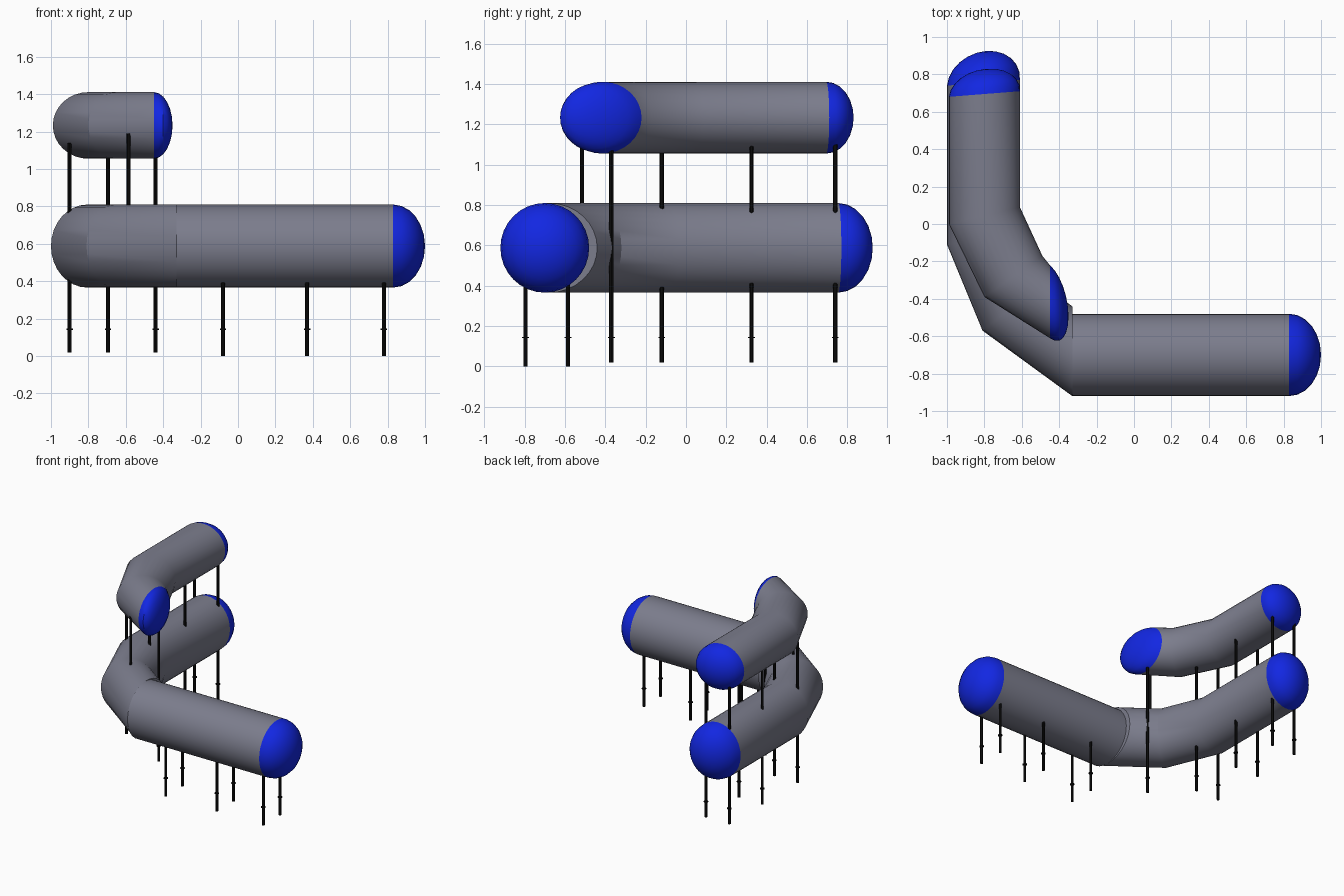
import bpy, bmesh, math
from mathutils import Vector

if "Cube" in bpy.data.objects:
    bpy.data.objects.remove(bpy.data.objects["Cube"])

SIDES = 32


def material(name, rgb):
    m = bpy.data.materials.new(name)
    m.diffuse_color = (*rgb, 1)
    m.use_nodes = True
    m.node_tree.nodes["Principled BSDF"].inputs["Base Color"].default_value = m.diffuse_color
    return m


grey = material("slate grey", (0.20, 0.205, 0.265))
blue = material("bright blue", (0.006, 0.02, 0.76))
black = material("black", (0.003, 0.003, 0.003))


def finish(bm, name, mat, smooth=True):
    bmesh.ops.recalc_face_normals(bm, faces=bm.faces)
    me = bpy.data.meshes.new(name)
    bm.to_mesh(me)
    bm.free()
    me.materials.append(mat)
    ob = bpy.data.objects.new(name, me)
    bpy.context.collection.objects.link(ob)
    if smooth:
        bpy.ops.object.select_all(action='DESELECT')
        ob.select_set(True)
        bpy.context.view_layer.objects.active = ob
        bpy.ops.object.shade_smooth_by_angle(angle=math.radians(30))
    return ob


def ring(bm, outer, inner, z, rz, scale=1.0, shift=(0, 0)):
    """Upright elliptical ring spanning two plan points."""
    o, i = Vector(outer), Vector(inner)
    mid, half = (o + i) / 2 + Vector(shift), (i - o) / 2 * scale
    verts = []
    for k in range(SIDES):
        a = 2 * math.pi * k / SIDES
        p = mid + half * math.cos(a)
        verts.append(bm.verts.new((p.x, p.y, z + rz * scale * math.sin(a))))
    return verts


def bridge(bm, a, b):
    for k in range(SIDES):
        n = (k + 1) % SIDES
        bm.faces.new((a[k], a[n], b[n], b[k]))


def tube(name, spans, z, rz):
    bm = bmesh.new()
    rings = [ring(bm, o, i, z, rz) for o, i in spans]
    for a, b in zip(rings, rings[1:]):
        bridge(bm, a, b)
    return finish(bm, name, grey)


def dome(name, span, z, rz, reach):
    bm = bmesh.new()
    rings = []
    for s in range(6):
        t = math.radians(90 * s / 6)
        rings.append(ring(bm, *span, z, rz, math.cos(t), Vector(reach) * math.sin(t)))
    for a, b in zip(rings, rings[1:]):
        bridge(bm, a, b)
    mid = (Vector(span[0]) + Vector(span[1])) / 2 + Vector(reach)
    tip = bm.verts.new((mid.x, mid.y, z))
    for k in range(SIDES):
        bm.faces.new((rings[-1][k], rings[-1][(k + 1) % SIDES], tip))
    return finish(bm, name, blue)


# lower bolster: each pair is (outer, inner) edge of the bend in plan
LZ, LR = 0.588, 0.222
lower = [((-1.0, 0.74), (-0.61, 0.77)), ((-1.0, -0.11), (-0.61, -0.035)),
         ((-0.81, -0.57), (-0.494, -0.32)), ((-0.33, -0.92), (-0.33, -0.44)),
         ((-0.33, -0.92), (-0.33, -0.48)), ((0.83, -0.92), (0.83, -0.48))]
tube("lower_bolster", lower, LZ, LR)
dome("lower_back_cap", lower[0], LZ, LR, (0.015, 0.17))
dome("lower_right_cap", lower[-1], LZ, LR, (0.17, 0))

# upper bolster
UZ, UR = 1.233, 0.178
upper = [((-0.99, 0.68), (-0.61, 0.71)), ((-0.99, 0.0), (-0.61, 0.09)),
         ((-0.80, -0.39), (-0.49, -0.17)), ((-0.45, -0.61), (-0.45, -0.22))]
tube("upper_bolster", upper, UZ, UR)
dome("upper_back_cap", upper[0], UZ, UR, (0.012, 0.135))
dome("upper_front_cap", upper[-1], UZ, UR, (0.10, -0.08))


# thin legs, with a small collar near the floor
def cylinder(name, x, y, z0, z1, r):
    bm = bmesh.new()
    bmesh.ops.create_cone(bm, cap_ends=True, segments=12, radius1=r, radius2=r, depth=z1 - z0)
    bmesh.ops.translate(bm, verts=bm.verts, vec=(x, y, (z0 + z1) / 2))
    return finish(bm, name, black)


legs = [(x, y, 0.0, 0.45) for x in (-0.08, 0.37, 0.78) for y in (-0.795, -0.585)]
legs += [(x, y, 0.02, 1.14) for x in (-0.90, -0.695) for y in (-0.12, 0.325, 0.74)]
legs += [(-0.44, -0.37, 0.02, 1.14), (-0.585, -0.515, 0.75, 1.19)]
for x, y, z0, z1 in legs:
    cylinder("leg", x, y, z0, z1, 0.0105)
    if z0 < 0.1:
        cylinder("leg_collar", x, y, 0.14, 0.146, 0.017)
